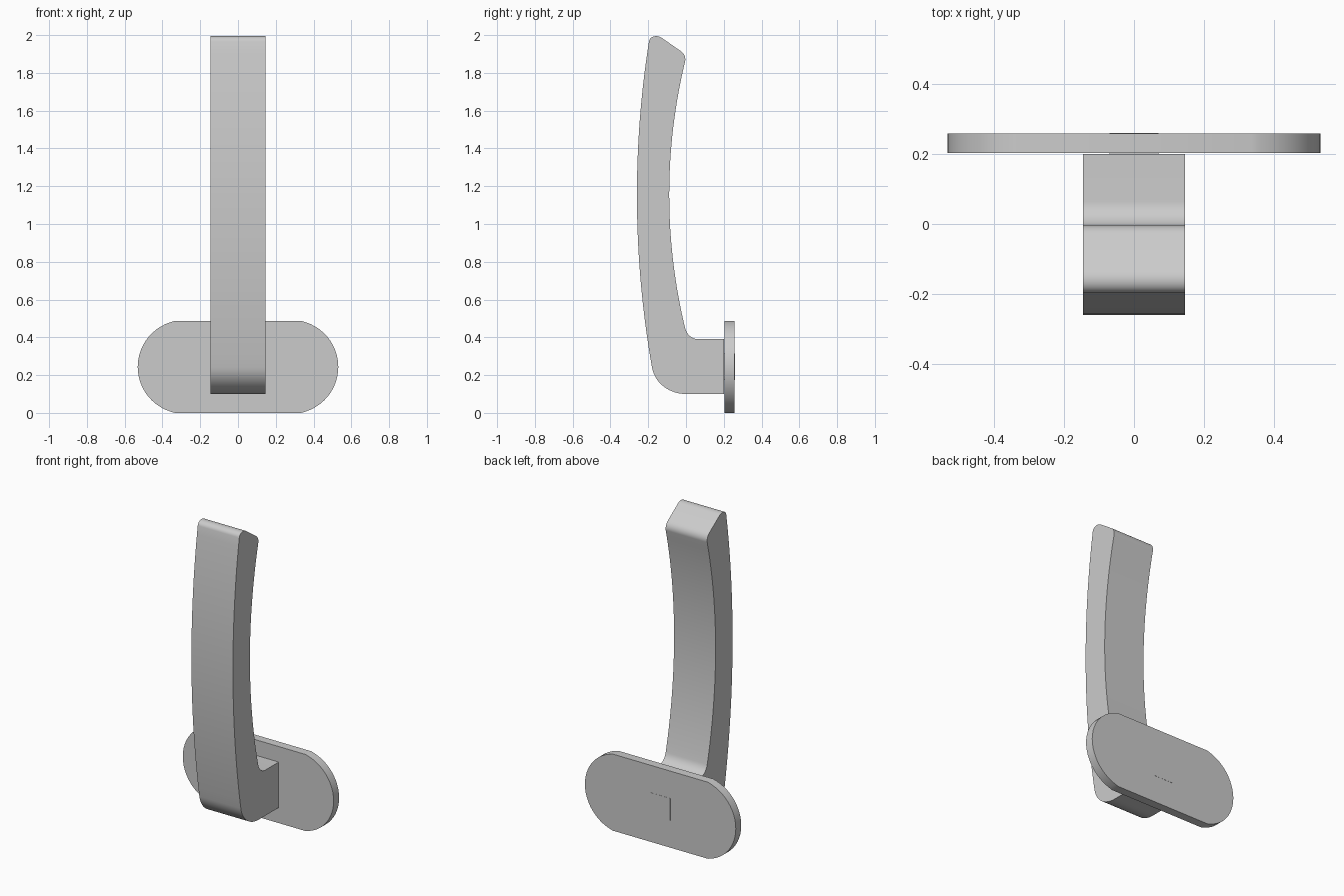
import bpy, bmesh, math
from mathutils import Vector

if "Cube" in bpy.data.objects:
    bpy.data.objects.remove(bpy.data.objects["Cube"])


def arc(a, c, b, n):
    """Circular arc from a to b whose end tangents meet at c."""
    a, c, b = Vector(a), Vector(c), Vector(b)
    w = math.sin((a - c).angle(b - c) / 2)
    pts = []
    for i in range(n + 1):
        t = i / n
        k = ((1 - t) ** 2, 2 * t * (1 - t) * w, t * t)
        pts.append((a * k[0] + c * k[1] + b * k[2]) / sum(k))
    return pts


def extrude(name, profile, move):
    """Prism from a closed 3D outline, pushed along move."""
    bm = bmesh.new()
    verts = [bm.verts.new(p) for p in profile]
    bm.faces.new(verts)
    bmesh.ops.remove_doubles(bm, verts=bm.verts[:], dist=0.0005)
    new = bmesh.ops.extrude_face_region(bm, geom=bm.faces[:], use_keep_orig=True)["geom"]
    bmesh.ops.translate(bm, vec=move, verts=[g for g in new if isinstance(g, bmesh.types.BMVert)])
    bmesh.ops.recalc_face_normals(bm, faces=bm.faces[:])
    mesh = bpy.data.meshes.new(name)
    bm.to_mesh(mesh)
    bm.free()
    obj = bpy.data.objects.new(name, mesh)
    bpy.context.collection.objects.link(obj)
    bpy.ops.object.select_all(action='DESELECT')
    obj.select_set(True)
    bpy.context.view_layer.objects.active = obj
    bpy.ops.object.shade_smooth_by_angle(angle=math.radians(30))
    return obj


# Curved lever with its neck: side profile in (y, z)
lever = [Vector((0.20, 0.10)), Vector((0.20, 0.39))]
lever += arc((0.065, 0.39), (0.009, 0.39), (-0.005, 0.45), 10)        # inner elbow
lever += arc((-0.005, 0.45), (-0.175, 1.155), (-0.005, 1.86), 32)     # inner face
lever += arc((-0.005, 1.86), (0.003, 1.894), (-0.027, 1.915), 10)     # tip, back corner
lever += arc((-0.128, 1.985), (-0.185, 2.025), (-0.196, 1.967), 10)   # tip, front corner
lever += arc((-0.196, 1.967), (-0.332, 1.105), (-0.18, 0.24), 32)     # outer face
lever += arc((-0.18, 0.24), (-0.155, 0.10), (0.0, 0.10), 16)          # outer elbow
extrude("handle_lever", [(-0.146, p.x, p.y) for p in lever], (0.292, 0, 0))

# Rounded mounting plate: outline in (x, z)
cx, cz, r = 0.283, 0.2435, 0.248
half = math.asin(cz / r)
end = [(cx + r * math.cos(t), cz + r * math.sin(t))
       for t in (half * (2 * i / 24 - 1) for i in range(25))]
outline = [(max(x, 0.335), z) for x, z in end]
outline += [(-x, z) for x, z in reversed(outline)]
extrude("mounting_plate", [(x, 0.203, z) for x, z in outline], (0, 0.055, 0))

# Square spindle end, flush with the back of the plate
s = 0.07
extrude("square_spindle",
        [(x, 0.19, cz + z) for x, z in ((-s, -s), (s, -s), (s, s), (-s, s))],
        (0, 0.069, 0))
